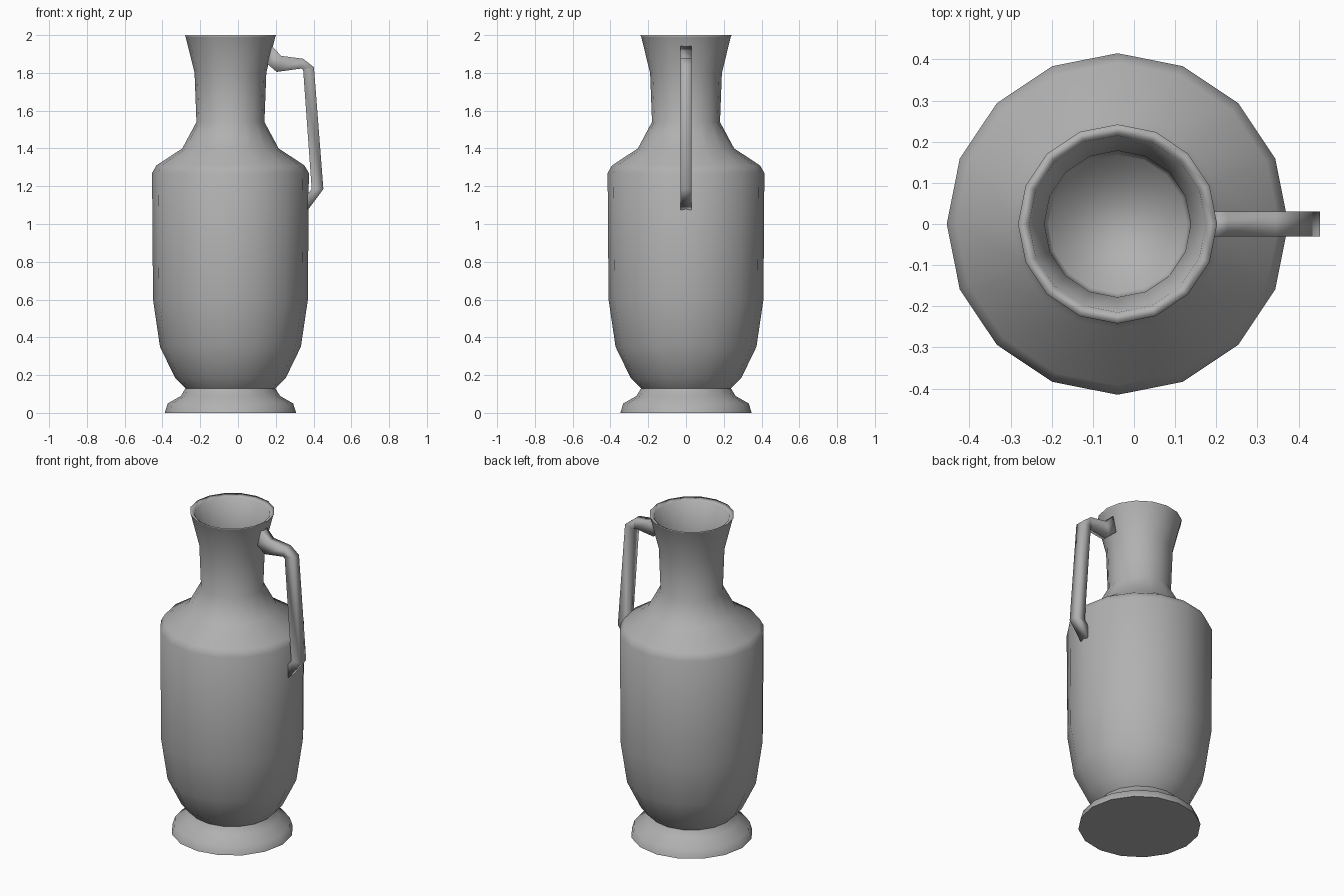
import bpy, bmesh, math

if "Cube" in bpy.data.objects:
    bpy.data.objects.remove(bpy.data.objects["Cube"])

AXIS_X = -0.04
SIDES = 16

grey = bpy.data.materials.new("dark_grey")
grey.diffuse_color = (0.44, 0.44, 0.44, 1)
grey.use_nodes = True
grey.node_tree.nodes["Principled BSDF"].inputs["Base Color"].default_value = grey.diffuse_color


def finish(name, bm, sharp_heights=()):
    """Make a smooth object, keeping flat rings at the given heights sharp."""
    bmesh.ops.recalc_face_normals(bm, faces=bm.faces)
    for f in bm.faces:
        f.smooth = True
    for e in bm.edges:
        if any(all(abs(v.co.z - h) < 1e-4 for v in e.verts) for h in sharp_heights):
            e.smooth = False
    mesh = bpy.data.meshes.new(name)
    bm.to_mesh(mesh)
    bm.free()
    mesh.materials.append(grey)
    ob = bpy.data.objects.new(name, mesh)
    bpy.context.collection.objects.link(ob)
    return ob


def loft(rings):
    """Skin a list of point rings and cap both ends."""
    bm = bmesh.new()
    rows = [[bm.verts.new(p) for p in ring] for ring in rings]
    n = len(rows[0])
    for a, b in zip(rows, rows[1:]):
        for i in range(n):
            j = (i + 1) % n
            bm.faces.new((a[i], a[j], b[j], b[i]))
    bm.faces.new(rows[0])
    bm.faces.new(rows[-1])
    return bm


def circle(r, z):
    return [(AXIS_X + r * math.cos(2 * math.pi * i / SIDES),
             r * math.sin(2 * math.pi * i / SIDES), z) for i in range(SIDES)]


# Vessel: foot, body, shoulder, neck and lip, then the hollow of the neck
outer = [(0.348, 0), (0.332, 0.05), (0.262, 0.09), (0.238, 0.13),
         (0.293, 0.185), (0.373, 0.35), (0.41, 0.60), (0.415, 1.27),
         (0.392, 1.31), (0.255, 1.40), (0.18, 1.54), (0.19, 1.80), (0.237, 1.99), (0.242, 2.0)]
inner = [(0.215, 1.985), (0.178, 1.80), (0.168, 1.58)]
finish("jug_body", loft([circle(r, z) for r, z in outer + inner]), (0, 0.13))

# Handle: rectangular bar following outer and inner edge points (x, z)
sections = [((0.178, 1.945), (0.152, 1.85)), ((0.228, 1.89), (0.205, 1.805)),
            ((0.345, 1.875), (0.335, 1.823)), ((0.402, 1.83), (0.345, 1.815)),
            ((0.452, 1.185), (0.39, 1.185)), ((0.37, 1.075), (0.345, 1.13))]
W = 0.03
finish("handle", loft([[(o[0], -W, o[1]), (o[0], W, o[1]),
                        (i[0], W, i[1]), (i[0], -W, i[1])]
                       for o, i in sections]))
